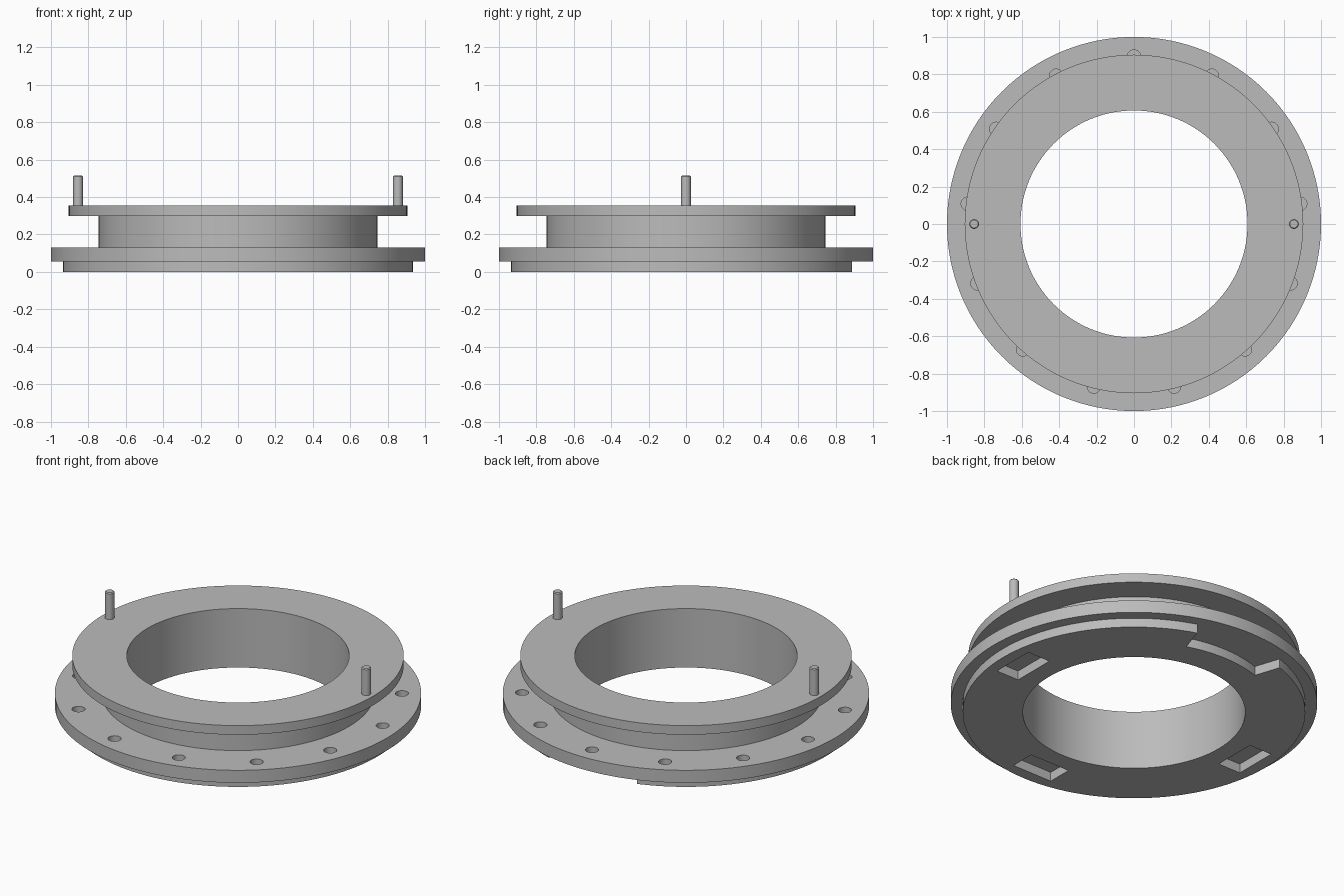
import bpy, bmesh
from math import radians, cos, sin, pi
from mathutils import Matrix, Vector

if "Cube" in bpy.data.objects:
    bpy.data.objects.remove(bpy.data.objects["Cube"])

SEGMENTS = 128
STEP_Z, FLANGE_Z, NECK_Z, TOP_Z = 0.055, 0.13, 0.30, 0.355

steel = bpy.data.materials.new("grey steel")
steel.use_nodes = True
grey = (0.50, 0.50, 0.50, 1)
steel.diffuse_color = grey
steel.node_tree.nodes["Principled BSDF"].inputs["Base Color"].default_value = grey


def make_object(name, bm):
    bmesh.ops.recalc_face_normals(bm, faces=bm.faces)
    mesh = bpy.data.meshes.new(name)
    bm.to_mesh(mesh)
    bm.free()
    mesh.materials.append(steel)
    obj = bpy.data.objects.new(name, mesh)
    bpy.context.collection.objects.link(obj)
    return obj


def select_only(obj):
    bpy.ops.object.select_all(action='DESELECT')
    obj.select_set(True)
    bpy.context.view_layer.objects.active = obj


def spin_profile(bm, points, angle, start, steps):
    """Revolve a closed (radius, z) outline around the z axis."""
    turn = Matrix.Rotation(start, 3, 'Z')
    verts = [bm.verts.new(turn @ Vector((r, 0, z))) for r, z in points]
    face = bm.faces.new(verts)
    full = angle > 6.28
    geom = list(face.edges) if full else [face]
    if full:
        bm.faces.remove(face)
    bmesh.ops.spin(bm, geom=geom, axis=(0, 0, 1), cent=(0, 0, 0),
                   angle=angle, steps=steps, use_merge=full)


def polar(radius, angle, z):
    return Matrix.Rotation(angle, 4, 'Z') @ Matrix.Translation((radius, 0, z))


# Ring body: stepped foot, wide flange, neck and upper flange
bm = bmesh.new()
spin_profile(bm, [(0.607, 0), (0.935, 0), (0.935, STEP_Z), (1, STEP_Z),
                  (1, FLANGE_Z), (0.745, FLANGE_Z), (0.745, NECK_Z),
                  (0.905, NECK_Z), (0.905, TOP_Z), (0.607, TOP_Z)],
             2 * pi, 0, SEGMENTS)
ring = make_object("flanged_ring", bm)

# Cutter: rear notch, three pockets underneath and a circle of bolt holes
bm = bmesh.new()
half = radians(18.3)
spin_profile(bm, [(0.775, -0.1), (1.1, -0.1), (1.1, STEP_Z), (0.775, STEP_Z)],
             2 * half, pi / 2 - half, 16)
for turn in (0, pi, -pi / 2):
    bmesh.ops.create_cube(bm, size=1, matrix=polar(0.79, turn, STEP_Z - 0.1)
                          @ Matrix.Diagonal((0.15, 0.265, 0.2, 1)))
HOLES = 13
for i in range(HOLES):
    bmesh.ops.create_cone(bm, cap_ends=True, segments=32, radius1=0.036,
                          radius2=0.036, depth=0.1,
                          matrix=polar(0.895, pi / 2 + 2 * pi * i / HOLES, FLANGE_Z))
cutter = make_object("recess_cutter", bm)
cutter.hide_render = True

cut = ring.modifiers.new("recesses", 'BOOLEAN')
cut.operation = 'DIFFERENCE'
cut.solver = 'EXACT'
cut.object = cutter
select_only(ring)
bpy.ops.object.modifier_apply(modifier=cut.name)
bpy.data.objects.remove(cutter)
bpy.ops.object.shade_smooth_by_angle(angle=radians(30))

# Locating pins with a small chamfer on the tip
for name, turn in (("left_pin", 0), ("right_pin", pi)):
    bm = bmesh.new()
    bmesh.ops.create_cone(bm, cap_ends=True, segments=32, radius1=0.026,
                          radius2=0.026, depth=0.16)
    tip = [e for e in bm.edges if all(v.co.z > 0 for v in e.verts)]
    bmesh.ops.bevel(bm, geom=tip, offset=0.005, segments=1, affect='EDGES')
    bm.transform(polar(0.855, turn, TOP_Z + 0.08))
    pin = make_object(name, bm)
    select_only(pin)
    bpy.ops.object.shade_smooth_by_angle(angle=radians(30))
